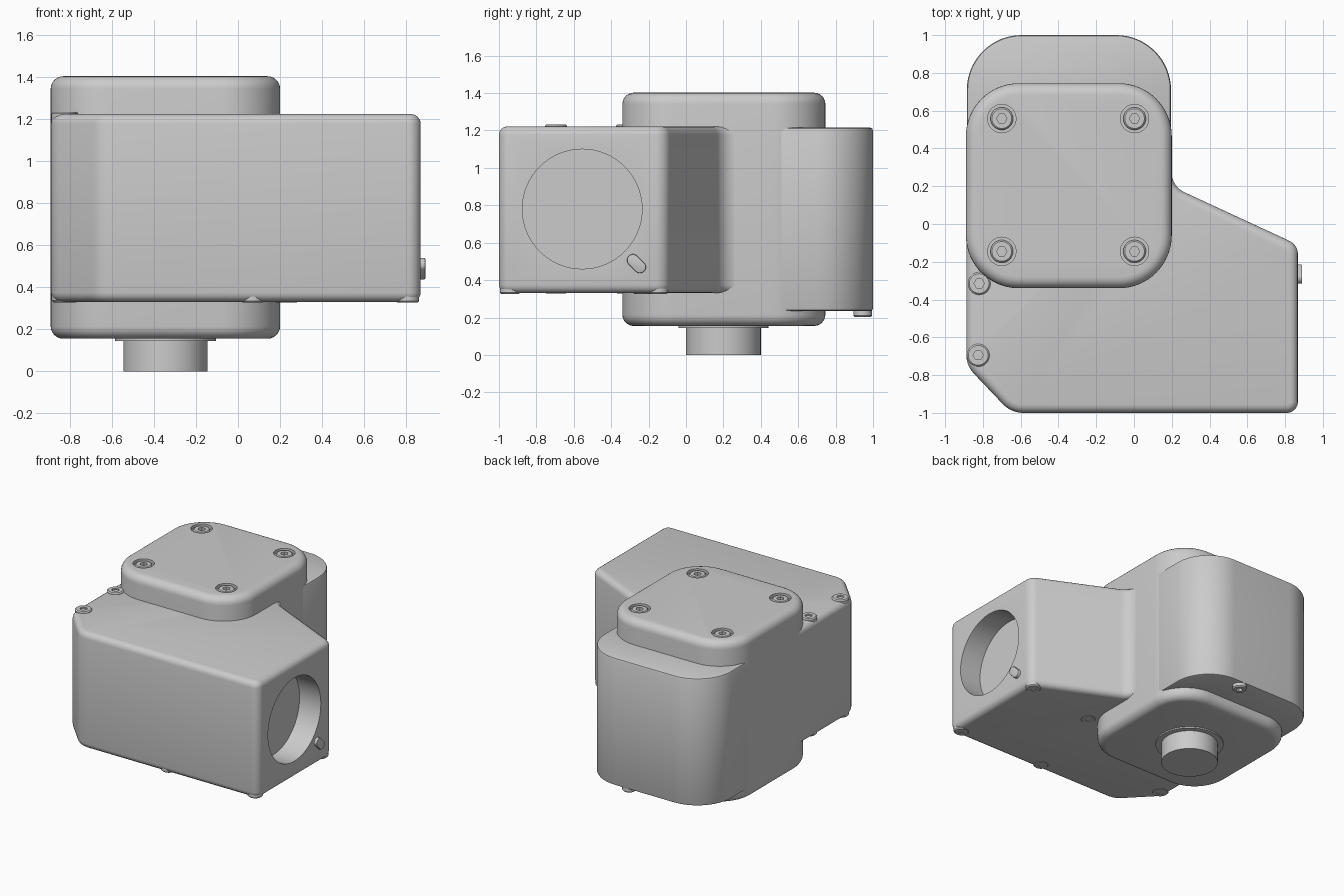
import bpy, bmesh, math
from mathutils import Vector, Matrix

if "Cube" in bpy.data.objects:
    bpy.data.objects.remove(bpy.data.objects["Cube"])


def rounded(corners, seg=10):
    """Outline with an arc of the given radius at each (x, y, r) corner."""
    out = []
    n = len(corners)
    for i, (x, y, r) in enumerate(corners):
        p = Vector((x, y))
        if r == 0:
            out.append(p)
            continue
        a = (Vector(corners[i - 1][:2]) - p).normalized()
        b = (Vector(corners[(i + 1) % n][:2]) - p).normalized()
        half = a.angle(b) / 2
        c = p + (a + b).normalized() * (r / math.sin(half))
        s = p + a * (r / math.tan(half)) - c
        e = p + b * (r / math.tan(half)) - c
        sweep = s.angle_signed(e)
        for k in range(seg + 1):
            out.append(c + Matrix.Rotation(-sweep * k / seg, 2) @ s)
    return out


def new_object(name, bm):
    bmesh.ops.recalc_face_normals(bm, faces=bm.faces)
    me = bpy.data.meshes.new(name)
    bm.to_mesh(me)
    bm.free()
    ob = bpy.data.objects.new(name, me)
    bpy.context.collection.objects.link(ob)
    return ob


def activate(ob):
    bpy.ops.object.select_all(action='DESELECT')
    ob.select_set(True)
    bpy.context.view_layer.objects.active = ob


def smooth(ob):
    activate(ob)
    bpy.ops.object.shade_smooth_by_angle(angle=math.radians(35))
    return ob


def prism(name, outline, z0, z1, bevel=0.0, seg=4):
    bm = bmesh.new()
    face = bm.faces.new([bm.verts.new((p[0], p[1], z0)) for p in outline])
    top = bmesh.ops.extrude_face_region(bm, geom=[face])['geom']
    bmesh.ops.translate(bm, vec=(0, 0, z1 - z0),
                        verts=[g for g in top if isinstance(g, bmesh.types.BMVert)])
    ob = new_object(name, bm)
    if bevel:
        activate(ob)
        m = ob.modifiers.new("edge_round", 'BEVEL')
        m.width, m.segments = bevel, seg
        m.limit_method, m.angle_limit = 'ANGLE', math.radians(60)
        m.use_clamp_overlap = False
        bpy.ops.object.modifier_apply(modifier=m.name)
    return ob


def cylinder(name, loc, r, depth, axis='Z', seg=48):
    bm = bmesh.new()
    bmesh.ops.create_cone(bm, cap_ends=True, segments=seg, radius1=r, radius2=r, depth=depth)
    if axis == 'X':
        bmesh.ops.rotate(bm, verts=bm.verts, matrix=Matrix.Rotation(math.pi / 2, 3, 'Y'))
    bmesh.ops.translate(bm, verts=bm.verts, vec=loc)
    return new_object(name, bm)


def cut(ob, cutter):
    activate(ob)
    m = ob.modifiers.new("cut", 'BOOLEAN')
    m.operation, m.solver, m.object = 'DIFFERENCE', 'EXACT', cutter
    bpy.ops.object.modifier_apply(modifier=m.name)
    bpy.data.objects.remove(cutter)


def screw(name, x, y, z, r, height, up=1):
    """Round head with a hexagonal socket, its face at height z."""
    n = 36
    hexr = r * 0.45
    rings = [(r, -height, 0), (r, -0.008, 0), (r - 0.008, 0, 0), (hexr, 0, 1), (hexr, -0.025, 1)]
    bm = bmesh.new()
    loops = []
    for rad, dz, is_hex in rings:
        loop = []
        for k in range(n):
            t = 2 * math.pi * k / n
            q = rad
            if is_hex:
                q = rad * math.cos(math.pi / 6) / math.cos(t % (math.pi / 3) - math.pi / 6)
            loop.append(bm.verts.new((x + q * math.cos(t), y + q * math.sin(t), z + up * dz)))
        loops.append(loop)
    for a, b in zip(loops, loops[1:]):
        for k in range(n):
            bm.faces.new((a[k], a[(k + 1) % n], b[(k + 1) % n], b[k]))
    bm.faces.new(loops[0])
    bm.faces.new(loops[-1])
    return smooth(new_object(name, bm))


# Main housing with chamfered front corner and sloping right shoulder
body = prism("main_housing", rounded([
    (-0.888, 0.33, 0), (0.198, 0.33, 0), (0.198, 0.2, 0.12), (0.868, -0.11, 0.08),
    (0.868, -1, 0.06), (-0.65, -1, 0.15), (-0.888, -0.75, 0.15)]), 0.33, 1.222, 0.045)
# Round side port
cut(body, cylinder("port_cutter", (0.868, -0.555, 0.78), 0.32, 0.36, 'X', 64))
smooth(body)

# Rear column
smooth(prism("rear_column", rounded([
    (-0.885, 0.3, 0), (0.196, 0.3, 0), (0.196, 1, 0.29), (-0.885, 1, 0.29)], 16),
    0.235, 1.215, 0.015, 2))

# Joint block with counterbored screws on top
block = prism("joint_block", rounded([
    (-0.89, -0.34, 0.28), (0.2, -0.34, 0.28), (0.2, 0.745, 0.28), (-0.89, 0.745, 0.28)], 16),
    0.155, 1.402, 0.06, 6)
cover_screws = [(x, y) for x in (-0.7, 0.003) for y in (-0.145, 0.558)]
for x, y in cover_screws:
    cut(block, cylinder("bore_cutter", (x, y, 1.402), 0.075, 0.05))
smooth(block)
for i, (x, y) in enumerate(cover_screws):
    screw(f"cover_screw_{i}", x, y, 1.398, 0.06, 0.03)

# Output shaft and collar
smooth(cylinder("output_shaft", (-0.345, 0.2, 0.1), 0.2, 0.2, seg=64))
smooth(cylinder("shaft_collar", (-0.345, 0.2, 0.165), 0.24, 0.04, seg=64))

# Left edge screws, top and bottom
for i, (x, y) in enumerate([(-0.82, -0.315), (-0.825, -0.695)]):
    screw(f"edge_screw_top_{i}", x, y, 1.233, 0.06, 0.08)
    screw(f"edge_screw_bottom_{i}", x, y, 0.328, 0.06, 0.08, -1)

# Underside screws
for i, (x, y) in enumerate([(0.805, -0.94), (0.07, -0.94), (0.805, -0.15), (0.23, -0.23)]):
    screw(f"base_screw_{i}", x, y, 0.326, 0.055, 0.08, -1)
screw("column_screw", -0.18, 0.945, 0.203, 0.05, 0.06, -1)

# Slanted key beside the port
key = prism("side_key", rounded([
    (-0.058, -0.032, 0.031), (0.058, -0.032, 0.031), (0.058, 0.032, 0.031), (-0.058, 0.032, 0.031)], 8),
    0, 0.06, 0.006, 2)
key.data.transform(Matrix.Translation((0.83, -0.265, 0.488)) @ Matrix.Rotation(math.radians(-45), 4, 'X')
                   @ Matrix(((0, 0, 1, 0), (1, 0, 0, 0), (0, 1, 0, 0), (0, 0, 0, 1))))
smooth(key)
